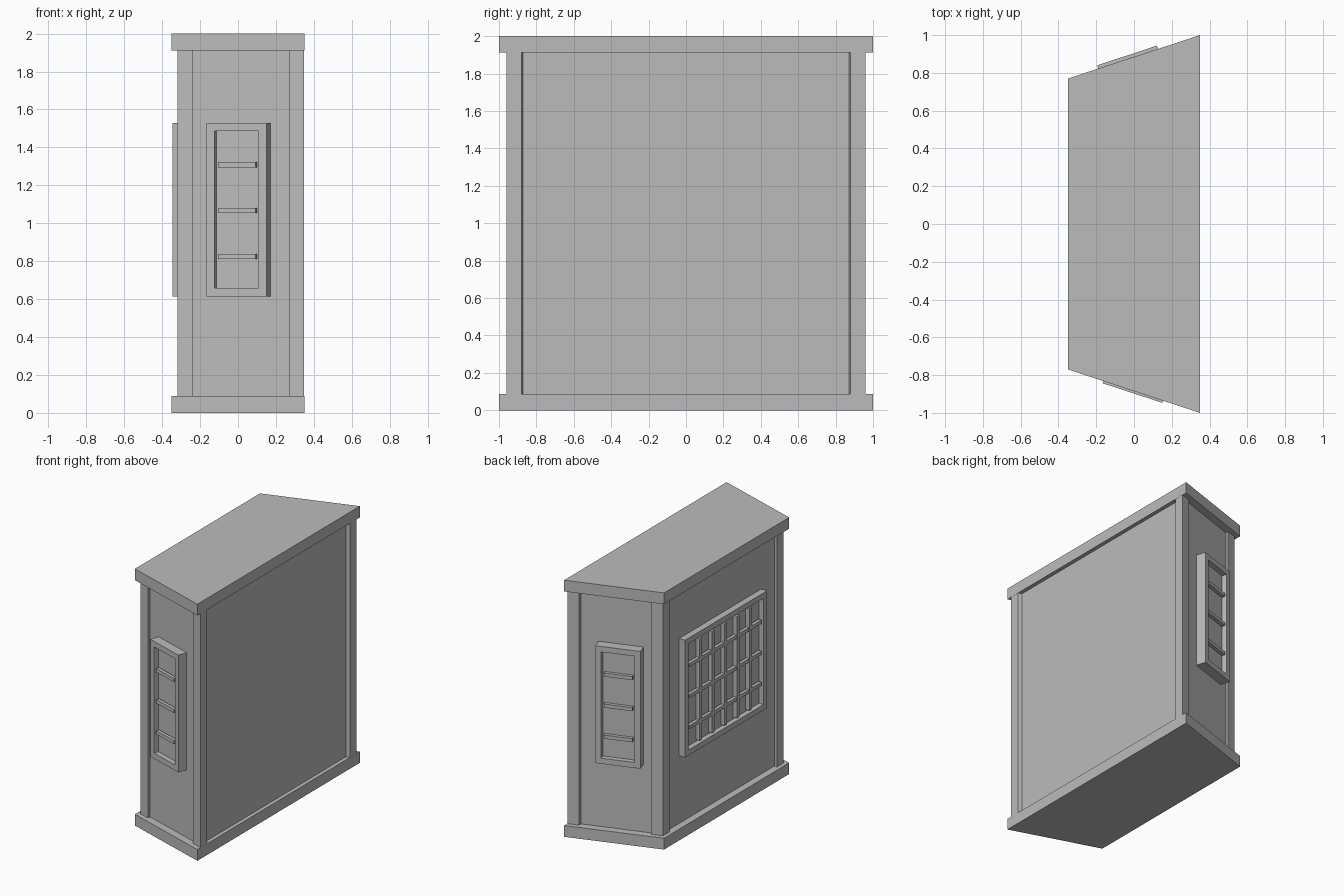
import bpy, bmesh
from mathutils import Matrix, Vector

cube = bpy.data.objects.get("Cube")
if cube:
    bpy.data.objects.remove(cube, do_unlink=True)

grey = bpy.data.materials.new("plain grey")
grey.use_nodes = True
grey.diffuse_color = (0.5, 0.5, 0.5, 1)
grey.node_tree.nodes["Principled BSDF"].inputs["Base Color"].default_value = (0.5, 0.5, 0.5, 1)

SLOPE = 0.23 / 0.70   # how far the end walls splay per unit of x
CAP = 0.088           # thickness of the roof and base slabs


def finish(name, bm, matrix=Matrix()):
    bmesh.ops.recalc_face_normals(bm, faces=bm.faces)
    mesh = bpy.data.meshes.new(name)
    bm.to_mesh(mesh)
    bm.free()
    mesh.materials.append(grey)
    obj = bpy.data.objects.new(name, mesh)
    obj.matrix_world = matrix
    bpy.context.collection.objects.link(obj)


def prism(name, outline, z0, z1):
    bm = bmesh.new()
    face = bm.faces.new([bm.verts.new((x, y, z0)) for x, y in outline])
    top = bmesh.ops.extrude_face_region(bm, geom=[face])["geom"]
    bmesh.ops.translate(bm, vec=(0, 0, z1 - z0),
                        verts=[g for g in top if isinstance(g, bmesh.types.BMVert)])
    finish(name, bm)


def trapezoid(x0, x1, half):
    """Splayed plan; half is the half length at x = 0."""
    a, b = half + SLOPE * x0, half + SLOPE * x1
    return [(x0, -a), (x1, -b), (x1, b), (x0, a)]


def box(name, size, centre, matrix):
    bm = bmesh.new()
    bmesh.ops.create_cube(bm, size=1, matrix=Matrix.Translation(centre)
                          @ Matrix.Diagonal((*size, 1)))
    finish(name, bm, matrix)


def window(name, centre, normal, width, depth, uprights):
    # Local axes: x along the wall, y outward, z up, frame front at y = 0
    n = Vector(normal).normalized()
    up = Vector((0, 0, 1))
    matrix = Matrix.Translation(centre) @ Matrix((n.cross(up), n, up)).transposed().to_4x4()
    height, border, recess = 0.914, 0.061, 0.04

    # Frame with sunken pane
    bm = bmesh.new()
    bmesh.ops.create_cube(bm, size=1, matrix=Matrix.Translation((0, -depth / 2, 0))
                          @ Matrix.Diagonal((width, depth, height, 1)))
    front = max(bm.faces, key=lambda f: f.calc_center_median().y)
    bmesh.ops.inset_region(bm, faces=[front], thickness=border)
    bmesh.ops.inset_individual(bm, faces=[front], thickness=0, depth=0)
    bmesh.ops.translate(bm, verts=front.verts, vec=(0, -recess, 0))
    finish(name + "_frame", bm, matrix)

    # Glazing bars
    for i in (-1, 0, 1):
        box(f"{name}_crossbar_{i + 2}", (width - 2 * border, 0.026, 0.028),
            (0, -0.018, i * 0.242 - 0.005), matrix)
    pitch = (width - 2 * border + 0.03) / (uprights + 1)
    for i in range(uprights):
        box(f"{name}_upright_{i + 1}", (0.032, 0.032, height - 2 * border),
            ((i - (uprights - 1) / 2) * pitch, -0.019, 0), matrix)


# Roof, base and recessed wall core
prism("base_slab", trapezoid(-0.35, 0.35, 0.885), 0, CAP)
prism("roof_slab", trapezoid(-0.35, 0.35, 0.885), 2 - CAP, 2)
prism("walls", trapezoid(-0.295, 0.32, 0.822), CAP, 2 - CAP)

# Corner posts following the splay
for side, end in ((-1, "front"), (1, "back")):
    for x0, x1, part in ((-0.32, -0.24, "outer"), (0.349, 0.268, "inner")):
        y0, y1 = 0.846 + SLOPE * x0, 0.846 + SLOPE * x1
        plan = [(x0, side * y0), (x1, side * y1),
                (x1, side * (y1 - 0.08)), (x0, side * (y0 - 0.08))]
        prism(f"{end}_{part}_post", plan, CAP, 2 - CAP)

# Windows on the two splayed ends and the broad side
window("front_window", (-0.008, -0.895, 1.072), (-SLOPE, -1, 0), 0.332, 0.075, 0)
window("back_window", (-0.037, 0.892, 1.072), (-SLOPE, 1, 0), 0.332, 0.082, 0)
window("side_window", (-0.346, 0, 1.072), (-1, 0, 0), 1.01, 0.055, 5)
